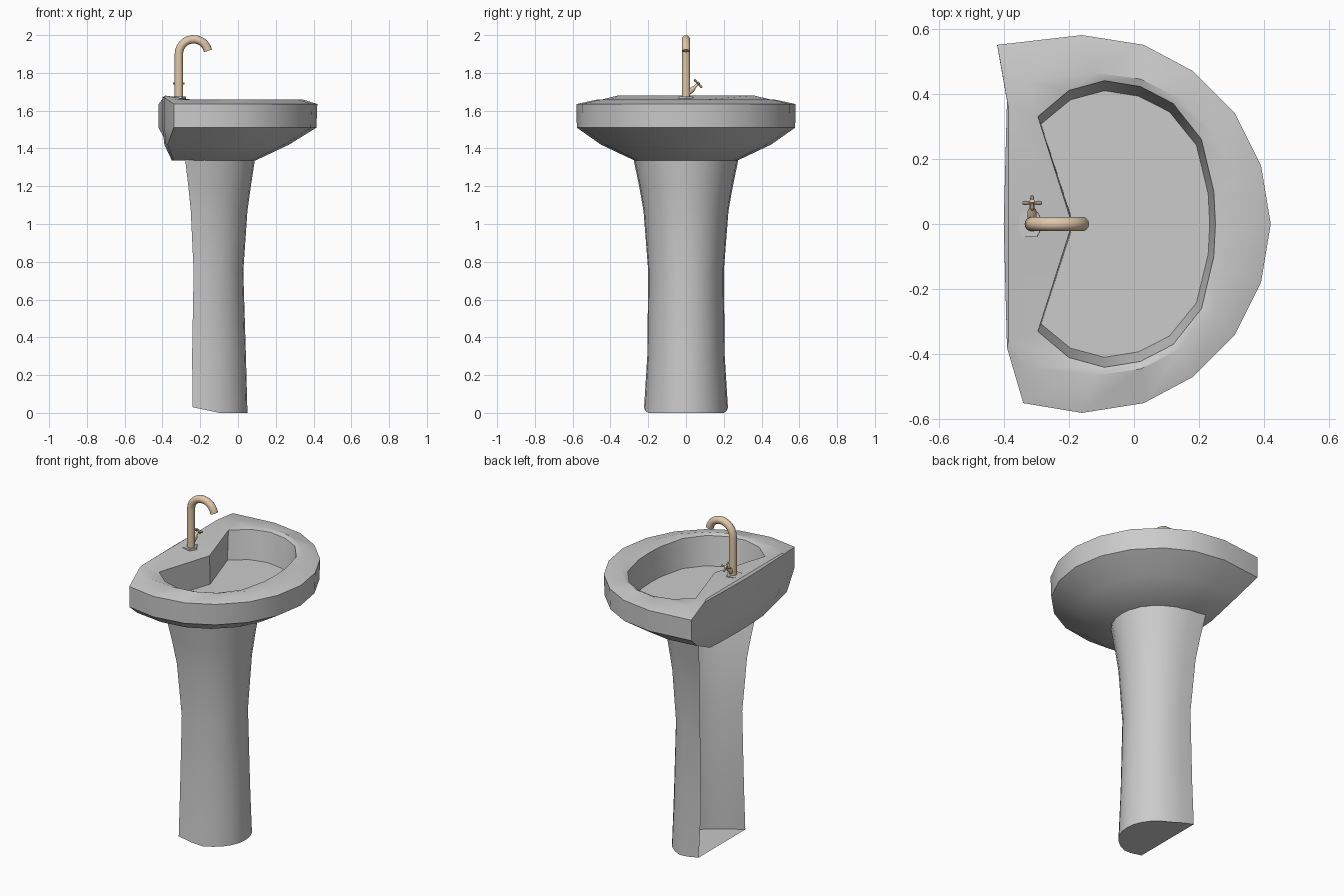
import bpy, bmesh, math
from mathutils import Vector

if "Cube" in bpy.data.objects:
    bpy.data.objects.remove(bpy.data.objects["Cube"])


def make(name, verts, faces, mat=None, angle=35):
    me = bpy.data.meshes.new(name)
    me.from_pydata([tuple(v) for v in verts], [], faces)
    bm = bmesh.new()
    bm.from_mesh(me)
    bmesh.ops.recalc_face_normals(bm, faces=bm.faces)
    bm.to_mesh(me)
    bm.free()
    ob = bpy.data.objects.new(name, me)
    bpy.context.collection.objects.link(ob)
    if mat:
        me.materials.append(mat)
    bpy.ops.object.select_all(action='DESELECT')
    ob.select_set(True)
    bpy.context.view_layer.objects.active = ob
    bpy.ops.object.shade_smooth_by_angle(angle=math.radians(angle))
    return ob


def loft(rings, caps=True):
    n = len(rings[0])
    verts = [v for r in rings for v in r]
    faces = [(k * n + i, k * n + (i + 1) % n, (k + 1) * n + (i + 1) % n, (k + 1) * n + i)
             for k in range(len(rings) - 1) for i in range(n)]
    if caps:
        faces += [tuple(range(n)), tuple(range((len(rings) - 1) * n, len(rings) * n))]
    return verts, faces


def tube(name, path, radii, sides, mat=None):
    path = [Vector(p) for p in path]
    rings = []
    for i, p in enumerate(path):
        t = (path[min(i + 1, len(path) - 1)] - path[max(i - 1, 0)]).normalized()
        ref = Vector((0, 1, 0)) if abs(t.y) < 0.9 else Vector((1, 0, 0))
        u = t.cross(ref).normalized()
        v = t.cross(u)
        rings.append([p + radii[i] * (math.cos(a) * u + math.sin(a) * v)
                      for a in (2 * math.pi * j / sides for j in range(sides))])
    return make(name, *loft(rings), mat)


def mirror_ring(half):
    # half outline runs front middle -> +y side -> back middle
    return half + [(x, -y, z) for x, y, z in half[-2:0:-1]]


# Basin: outlines lofted from the underside, over the rim, into the bowl
outer = [(.42, 0), (.39, .18), (.31, .34), (.18, .47), (.03, .55), (-.16, .58),
         (-.38, .55), (-.39, .38), (-.40, 0)]
ridge = [(.34, 0), (.31, .145), (.25, .275), (.14, .385), (.02, .445), (-.12, .465),
         (-.33, .44), (-.385, .36), (-.385, 0)]
bowl = [(.25, 0), (.245, .1), (.207, .26), (.12, .37), (.02, .422), (-.09, .44),
        (-.2, .41), (-.295, .33), (-.19, 0)]


def outer_ring(z, front, half_width, back, back_z=None):
    pts = []
    for i, (x, y) in enumerate(outer):
        t = (x + .40) / .82
        zz = back_z if back_z and i >= 7 else z
        pts.append((back + t * (front - back), y * half_width / .58, zz))
    return mirror_ring(pts)


rings = [outer_ring(1.335, .09, .27, -.35),
         outer_ring(1.42, .27, .45, -.39),
         outer_ring(1.51, .415, .578, -.40),
         outer_ring(1.635, .42, .58, -.40, 1.67)]
# the two rear corners differ a little
for r in rings[2:]:
    for i, dx in ((6, -.04), (10, .04)):
        r[i] = (r[i][0] + dx, r[i][1], r[i][2])
rings.append(mirror_ring([(x, y, 1.68 if i >= 7 else 1.66) for i, (x, y) in enumerate(ridge)]))
rings.append(mirror_ring([(x, y, 1.65) for x, y in bowl]))
rings.append(mirror_ring([(x * .95 - .005, y * .93, 1.48) for x, y in bowl]))
make("basin", *loft(rings))

# Pedestal: open-backed curved shell with a closed foot
levels = [(0, -.24, .05, .222), (.3, -.243, .042, .205), (.75, -.235, .028, .2),
          (1.07, -.25, .05, .225), (1.2, -.263, .068, .248), (1.345, -.28, .09, .278)]
N = 14
verts, faces = [], []
for z, xb, xf, hw in levels:
    for j in range(N + 1):
        a = -math.pi / 2 + math.pi * j / N
        x = xb + (xf - xb) * max(0, math.cos(a)) ** .85
        lift = max(0, -.1 - x) / .14 * .03 if z == 0 else 0
        verts.append((x, hw * math.sin(a), z + lift))
for k in range(len(levels) - 1):
    for j in range(N):
        b = k * (N + 1) + j
        faces.append((b, b + 1, b + N + 2, b + N + 1))
faces.append(tuple(range(N + 1)))
make("pedestal", verts, faces)

# Faucet
tan = bpy.data.materials.new("tan_metal")
tan.diffuse_color = (.75, .58, .40, 1)
tan.use_nodes = True
tan.node_tree.nodes["Principled BSDF"].inputs["Base Color"].default_value = tan.diffuse_color
tube("faucet_flange", [(-.32, 0, 1.645), (-.32, 0, 1.675)], [.046, .044], 6)
arc = [(-.235 + .078 * math.cos(a), 0, 1.9 + .078 * math.sin(a))
       for a in (math.radians(180 - 14 * i) for i in range(13))]
spout = [(-.313, 0, 1.66), (-.313, 0, 1.78)] + arc
tube("faucet_spout", spout, [.023] * 2 + [.022] * 13, 14, tan)

# Faucet valve stem with a cross handle on its tilted axis
base = Vector((-.313, .01, 1.69))
axis = Vector((0, .72, .7)).normalized()
tube("valve_stem", [base, base + axis * .04, base + axis * .05, base + axis * .085],
     [.013, .014, .008, .008], 10, tan)
hub = base + axis * .076
for name, d in (("handle_bar_side", Vector((1, 0, 0))),
                ("handle_bar_up", axis.cross(Vector((1, 0, 0))))):
    tube(name, [hub + d * s for s in (-.03, -.02, 0, .02, .03)],
         [.005, .006, .004, .006, .005], 8, tan)
